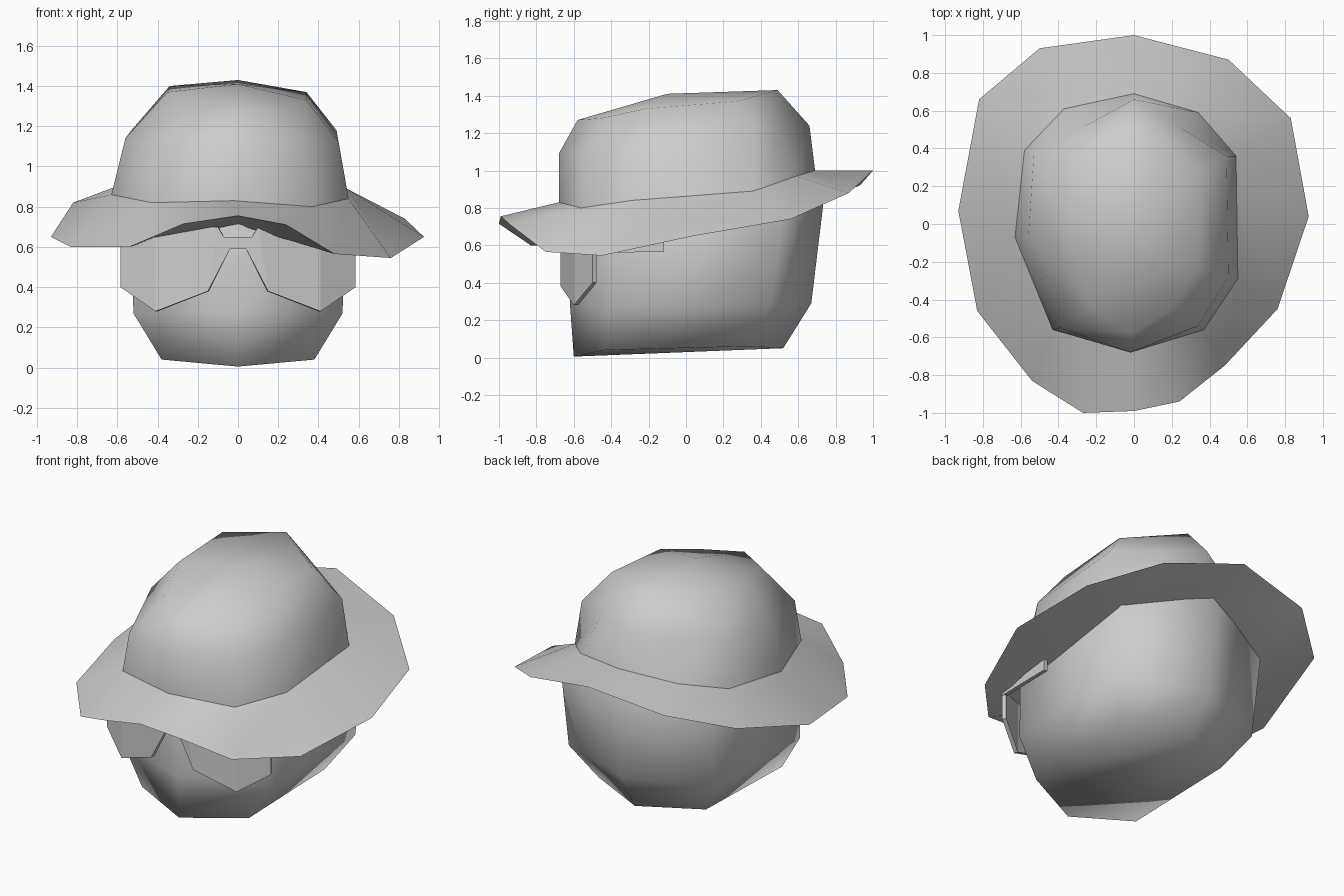
import bpy
from mathutils import Vector

if "Cube" in bpy.data.objects:
    bpy.data.objects.remove(bpy.data.objects["Cube"])

grey = bpy.data.materials.new("plain_grey")
grey.diffuse_color = (0.61, 0.61, 0.61, 1)
grey.use_nodes = True
grey.node_tree.nodes["Principled BSDF"].inputs["Base Color"].default_value = grey.diffuse_color


def make(name, verts, faces):
    me = bpy.data.meshes.new(name)
    me.from_pydata([tuple(v) for v in verts], [], faces)
    me.validate()
    me.materials.append(grey)
    for p in me.polygons:
        p.use_smooth = True
    ob = bpy.data.objects.new(name, me)
    bpy.context.collection.objects.link(ob)
    return ob


def loft(rings, flip=False):
    """Join rings of equal length with quads."""
    n = len(rings[0])
    verts = [v for r in rings for v in r]
    faces = []
    for k in range(len(rings) - 1):
        for i in range(n):
            j = (i + 1) % n
            f = [k * n + i, k * n + j, (k + 1) * n + j, (k + 1) * n + i]
            faces.append(f[::-1] if flip else f)
    return verts, faces


# Head: six-sided rings, counter-clockwise from the front
def head_ring(front, side_front, side_back, back):
    right = [side_front, side_back]
    left = [(-x, y, z) for x, y, z in right[::-1]]
    return [(0, *front)] + right + [(0, *back)] + left


verts, faces = loft([
    head_ring((-0.60, 0.005), (0.38, -0.435, 0.04), (0.38, 0.34, 0.06), (0.52, 0.05)),
    head_ring((-0.62, 0.28), (0.52, -0.42, 0.27), (0.52, 0.45, 0.275), (0.67, 0.29)),
    head_ring((-0.62, 0.74), (0.53, -0.40, 0.70), (0.53, 0.52, 0.80), (0.74, 0.87)),
    head_ring((-0.57, 1.00), (0.36, -0.33, 1.00), (0.36, 0.33, 1.12), (0.58, 1.15)),
    head_ring((-0.46, 1.20), (0.24, -0.24, 1.24), (0.24, 0.24, 1.30), (0.40, 1.35)),
])
# chin halves meet on the centre line; the top is closed under the hat
faces += [(3, 2, 1, 0), (5, 4, 3, 0)]
t = len(verts)
verts.append((0, -0.05, 1.32))
faces += [(24 + i, 24 + (i + 1) % 6, t) for i in range(6)]
make("head", verts, faces)

# Hat crown: ten-sided foot running into a nearly six-sided top,
# rings clockwise from the back
base = [(0, .69, 1.0), (.34, .59, .97), (.54, .36, .89), (.55, -.29, .84),
        (.37, -.56, .80), (-.02, -.68, .83), (-.43, -.56, .82),
        (-.63, -.07, .86), (-.58, .39, .91), (-.37, .61, .97)]


def crown_ring(back, rb, rf, front, lf, lb, front_corners=None):
    def mid(a, b):
        return (Vector(a) + Vector(b)) / 2
    fr, fl = front_corners or (mid(rf, front), mid(front, lf))
    return [back, mid(back, rb), rb, rf, fr, front, fl, lf, lb, mid(lb, back)]


middle = crown_ring((0, .66, 1.24), (.49, .36, 1.18), (.50, -.28, 1.12),
                    (-.02, -.68, 1.09), (-.56, -.08, 1.14), (-.53, .37, 1.18),
                    ((.34, -.54, 1.07), (-.39, -.55, 1.07)))
upper = crown_ring((0, .49, 1.43), (.34, .27, 1.37), (.34, -.22, 1.33),
                   (-.01, -.58, 1.27), (-.35, -.10, 1.37), (-.34, .33, 1.40),
                   ((.20, -.45, 1.28), (-.23, -.44, 1.28)))
verts, faces = loft([base, middle, upper], flip=True)
verts.append((0, -0.10, 1.41))
faces += [(20 + (i + 1) % 10, 20 + i, 30) for i in range(10)]
make("hat_crown", verts, faces)

# Hat brim: outer edge joined to the foot of the crown above
# and to a lower ring around the head beneath
edge = [(0, 1.0, 1.0), (.50, .87, .88), (.83, .56, .74), (.925, .04, .65),
        (.76, -.45, .545), (.48, -.75, .565), (.24, -.94, .71), (0, -.99, .755),
        (-.27, -1.0, .715), (-.54, -.83, .60), (-.83, -.46, .60),
        (-.93, .07, .65), (-.82, .66, .82), (-.50, .93, .92)]
under = [(0, .68, .87), (.50, .49, .735), (.50, -.10, .64), (.50, -.38, .605),
         (0, -.58, .71), (-.50, -.38, .61), (-.50, -.10, .65), (-.50, .49, .76)]


def brim_side(name, inner, link, flip):
    n = len(edge)
    fs = []
    for i in range(n):
        j = (i + 1) % n
        f = [n + link[i], n + link[j], j, i]
        f = f[1:] if f[0] == f[1] else f
        fs.append(f[::-1] if flip else f)
    make(name, edge + inner, fs)


brim_side("hat_brim_top", base, [0, 1, 2, 2, 3, 4, 4, 5, 6, 6, 7, 7, 8, 9], False)
brim_side("hat_brim_underside", under, [0, 1, 1, 2, 3, 3, 4, 4, 4, 5, 5, 6, 7, 7], True)


# Glasses: bent lenses, bridge and side arms
def plate(name, verts, faces, side=1):
    """Thin flat-shaded plate, mirrored when side is -1."""
    fs = [f[::side] for f in faces]
    ob = make(name, [(side * x, y, z) for x, y, z in verts], fs)
    for p in ob.data.polygons:
        p.use_smooth = False
    m = ob.modifiers.new("thickness", 'SOLIDIFY')
    m.thickness = 0.025
    m.offset = -1


lens = [(.04, -.67, .59), (.15, -.67, .38), (.41, -.60, .28), (.585, -.50, .40),
        (.585, -.50, .63), (.41, -.60, .69), (.10, -.67, .70), (.07, -.67, .65)]
arm = [(.585, -.50, .56), (.585, -.12, .565), (.585, -.12, .64), (.585, -.50, .63)]
for label, s in (("right", 1), ("left", -1)):
    plate(label + "_lens", lens, [(0, 1, 6, 7), (1, 2, 5, 6), (2, 3, 4, 5)], s)
    plate(label + "_arm", arm, [(0, 1, 2, 3)], s)
plate("bridge", [(-.04, -.67, .59), (.04, -.67, .59),
                 (.07, -.67, .65), (-.07, -.67, .65)], [(0, 1, 2, 3)])
